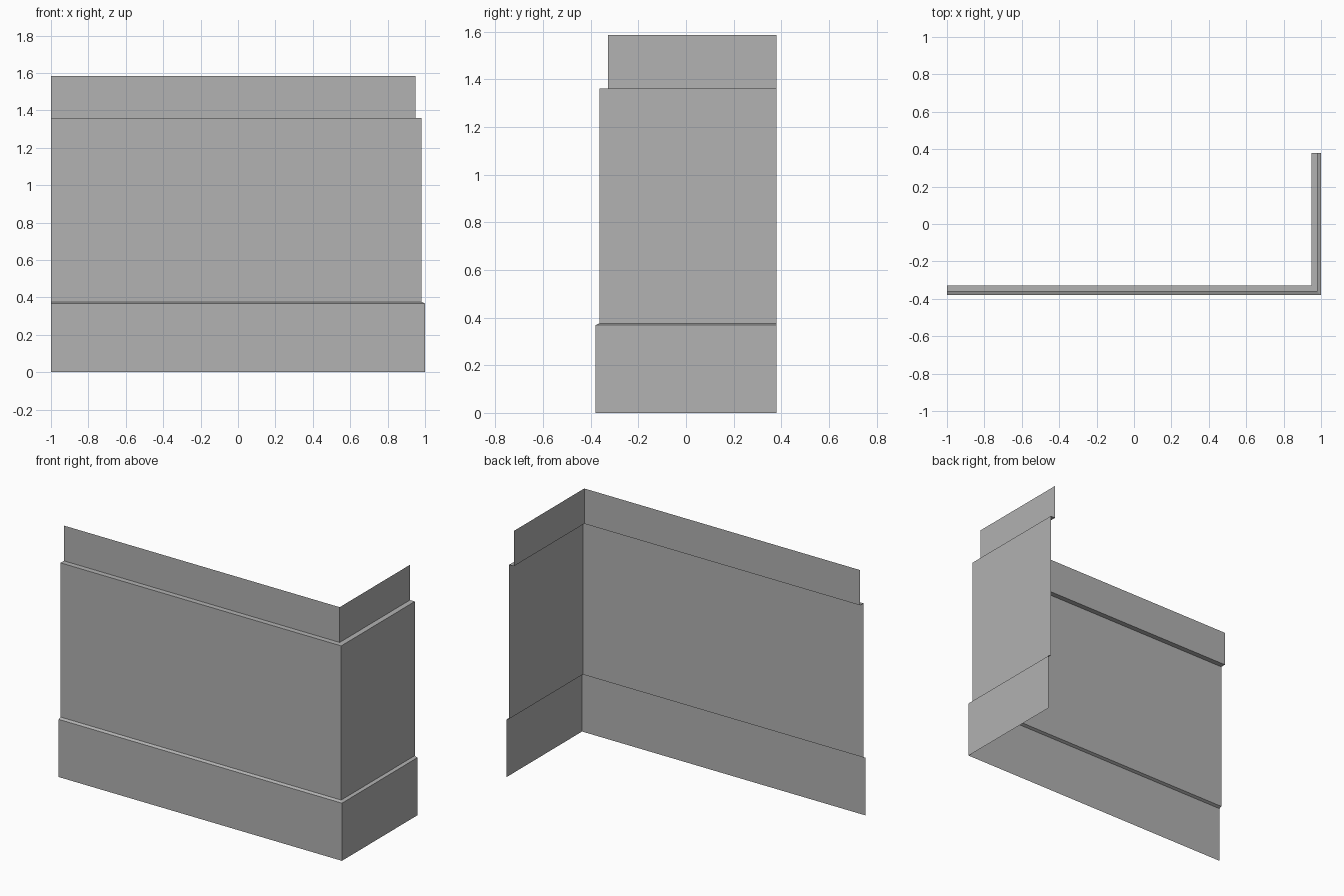
import bpy
import bmesh

cube = bpy.data.objects.get("Cube")
if cube:
    bpy.data.objects.remove(cube, do_unlink=True)

# One plain grey for the whole panel
grey = bpy.data.materials.new("plain_grey")
grey.use_nodes = True
colour = (0.445, 0.445, 0.445, 1)
grey.diffuse_color = colour
grey.node_tree.nodes["Principled BSDF"].inputs["Base Color"].default_value = colour

HALF_X, HALF_Y = 1.0, 0.38


def corner_strip(name, profile):
    """Sweep an (inset, height) profile along the front and round the left corner."""
    bm = bmesh.new()
    rows = []
    for inset, z in profile:
        x, y = HALF_X - inset, -HALF_Y + inset
        path = [(-HALF_X, y), (x, y), (x, HALF_Y)]
        rows.append([bm.verts.new((px, py, z)) for px, py in path])
    for low, high in zip(rows, rows[1:]):
        for i in range(2):
            bm.faces.new((low[i], low[i + 1], high[i + 1], high[i]))
    mesh = bpy.data.meshes.new(name)
    bm.to_mesh(mesh)
    bm.free()
    mesh.materials.append(grey)
    obj = bpy.data.objects.new(name, mesh)
    bpy.context.collection.objects.link(obj)
    return obj


# Each band is an open sheet; the lower two end in a ledge stepping inward
BASE, WALL, TOP = 0.0, 0.018, 0.052
corner_strip("base_band", [(BASE, 0), (BASE, 0.368), (WALL, 0.376)])
corner_strip("wall_panel", [(WALL, 0.376), (WALL, 1.36), (TOP, 1.36)])
corner_strip("top_band", [(TOP, 1.36), (TOP, 1.585)])
